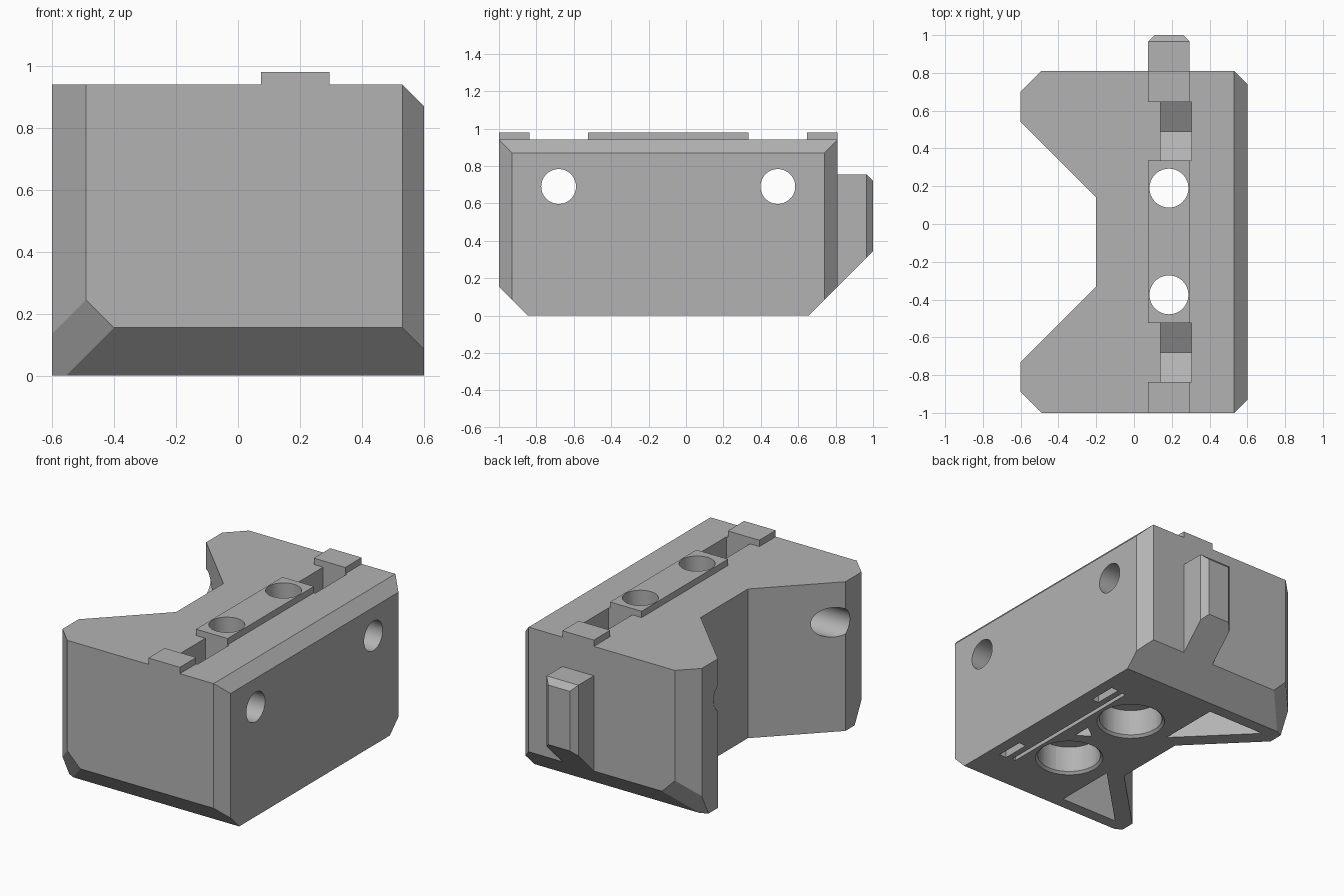
import bpy, bmesh, math
from mathutils import Matrix, Vector

if "Cube" in bpy.data.objects:
    bpy.data.objects.remove(bpy.data.objects["Cube"])

grey = bpy.data.materials.new("plain grey")
grey.use_nodes = True
grey.diffuse_color = (0.45, 0.45, 0.45, 1)
grey.node_tree.nodes["Principled BSDF"].inputs["Base Color"].default_value = (0.45, 0.45, 0.45, 1)

MID = -0.095          # middle of the block along y
BOLT_X = 0.185        # line of the vertical bolts


def mirror_y(y):
    return 2 * MID - y


def make(name, bm):
    bmesh.ops.recalc_face_normals(bm, faces=bm.faces)
    mesh = bpy.data.meshes.new(name)
    bm.to_mesh(mesh)
    bm.free()
    mesh.materials.append(grey)
    obj = bpy.data.objects.new(name, mesh)
    bpy.context.collection.objects.link(obj)
    return obj


def prism(points, low, high, along_x=False):
    """Extrude an (x, y) outline along z, or a (y, z) outline along x."""
    bm = bmesh.new()
    corners = [(low, a, b) if along_x else (a, b, low) for a, b in points]
    face = bm.faces.new([bm.verts.new(c) for c in corners])
    geom = bmesh.ops.extrude_face_region(bm, geom=[face])["geom"]
    step = Vector((high - low, 0, 0) if along_x else (0, 0, high - low))
    bmesh.ops.translate(bm, vec=step, verts=[g for g in geom if isinstance(g, bmesh.types.BMVert)])
    bmesh.ops.recalc_face_normals(bm, faces=bm.faces)
    return bm


def box(x0, x1, y0, y1, z0, z1):
    return prism([(x0, y0), (x1, y0), (x1, y1), (x0, y1)], z0, z1)


def slice_off(bm, point, normal):
    """Remove everything on the normal's side of a plane and cap the cut."""
    geom = bm.verts[:] + bm.edges[:] + bm.faces[:]
    cut = bmesh.ops.bisect_plane(bm, geom=geom, dist=1e-5, plane_co=point, plane_no=normal, clear_outer=True)
    edges = [e for e in cut["geom_cut"] if isinstance(e, bmesh.types.BMEdge)]
    bmesh.ops.edgeloop_fill(bm, edges=edges)


def cone(r1, r2, depth, matrix):
    bm = bmesh.new()
    bmesh.ops.create_cone(bm, cap_ends=True, segments=48, radius1=r1, radius2=r2, depth=depth, matrix=matrix)
    return bm


def combine(target, bm, operation):
    tool = make("tool", bm)
    tool.hide_render = True
    mod = target.modifiers.new("combine", "BOOLEAN")
    mod.operation = operation
    mod.solver = "EXACT"
    mod.object = tool
    bpy.context.view_layer.objects.active = target
    bpy.ops.object.modifier_apply(modifier=mod.name)
    bpy.data.objects.remove(tool)


# Block with a trapezoid notch in one side
front_half = [(-0.2, -0.33), (-0.6, -0.73), (-0.6, -0.89), (-0.49, -1), (0.53, -1), (0.6, -0.93)]
outline = front_half + [(x, mirror_y(y)) for x, y in reversed(front_half)]
bm = prism(outline, 0, 0.94)
slice_off(bm, (0.53, 0, 0.94), (1, 0, 1))
for side in (-1, 1):
    end = MID + side * 0.905
    slice_off(bm, (0, end, 0.155), (0, side, -1))
    slice_off(bm, (-0.4, end, 0.155), (-1, side * 2, -1))
body = make("mounting_block", bm)

# Rear tab, tapered at its tip and underside
tab = box(0.075, 0.295, 0.7, 1, 0.05, 0.755)
slice_off(tab, (0, 1, 0.345), (0, 1, -1))
slice_off(tab, (0, 1, 0.72), (0, 1, 1))
slice_off(tab, (0.11, 1, 0), (-1, 1, 0))
slice_off(tab, (0.26, 1, 0), (1, 1, 0))
combine(body, tab, "UNION")

# Raised rib on top, in three lengths
for y0, y1 in ((-1, -0.837), (-0.525, 0.335), (mirror_y(-0.837), 0.81)):
    combine(body, box(0.075, 0.295, y0, y1, 0.85, 0.98), "UNION")

# Nut slots with pointed floors, and the cross holes through them
for y in (-0.681, 0.491):
    slot = [(y - 0.156, 1.1), (y - 0.156, 0.6), (y, 0.51), (y + 0.156, 0.6), (y + 0.156, 1.1)]
    combine(body, prism(slot, 0.14, 0.305, True), "DIFFERENCE")
    turn = Matrix.Translation((0, y, 0.69)) @ Matrix.Rotation(math.pi / 2, 4, "Y")
    combine(body, cone(0.093, 0.093, 2, turn), "DIFFERENCE")

# Vertical bolt holes with chamfered counterbores below
for y in (-0.375, 0.19):
    for r1, r2, low, high in ((0.103, 0.103, -0.2, 1.2), (0.185, 0.185, -0.1, 0.18), (0.22, 0.18, -0.02, 0.02)):
        place = Matrix.Translation((BOLT_X, y, (low + high) / 2))
        combine(body, cone(r1, r2, high - low, place), "DIFFERENCE")

# Hollows under the wings
wing = [(-0.1, -0.77), (-0.1, -0.37), (-0.5, -0.77)]
for hollow in (wing, [(x, mirror_y(y)) for x, y in wing]):
    combine(body, prism(hollow, -0.1, 0.5), "DIFFERENCE")

# Slits and a small pocket in the underside
combine(body, box(0.41, 0.435, -0.6, 0.41, -0.1, 0.3), "DIFFERENCE")
for y in (-0.52, 0.33):
    combine(body, box(0.475, 0.525, y - 0.09, y + 0.09, -0.1, 0.3), "DIFFERENCE")
combine(body, prism([(0.33, -0.15), (0.33, -0.03), (0.25, -0.09)], -0.1, 0.3), "DIFFERENCE")

# Crisp edges, smooth bores
bpy.ops.object.select_all(action="DESELECT")
body.select_set(True)
bpy.context.view_layer.objects.active = body
bpy.ops.object.shade_smooth_by_angle(angle=math.radians(20))
